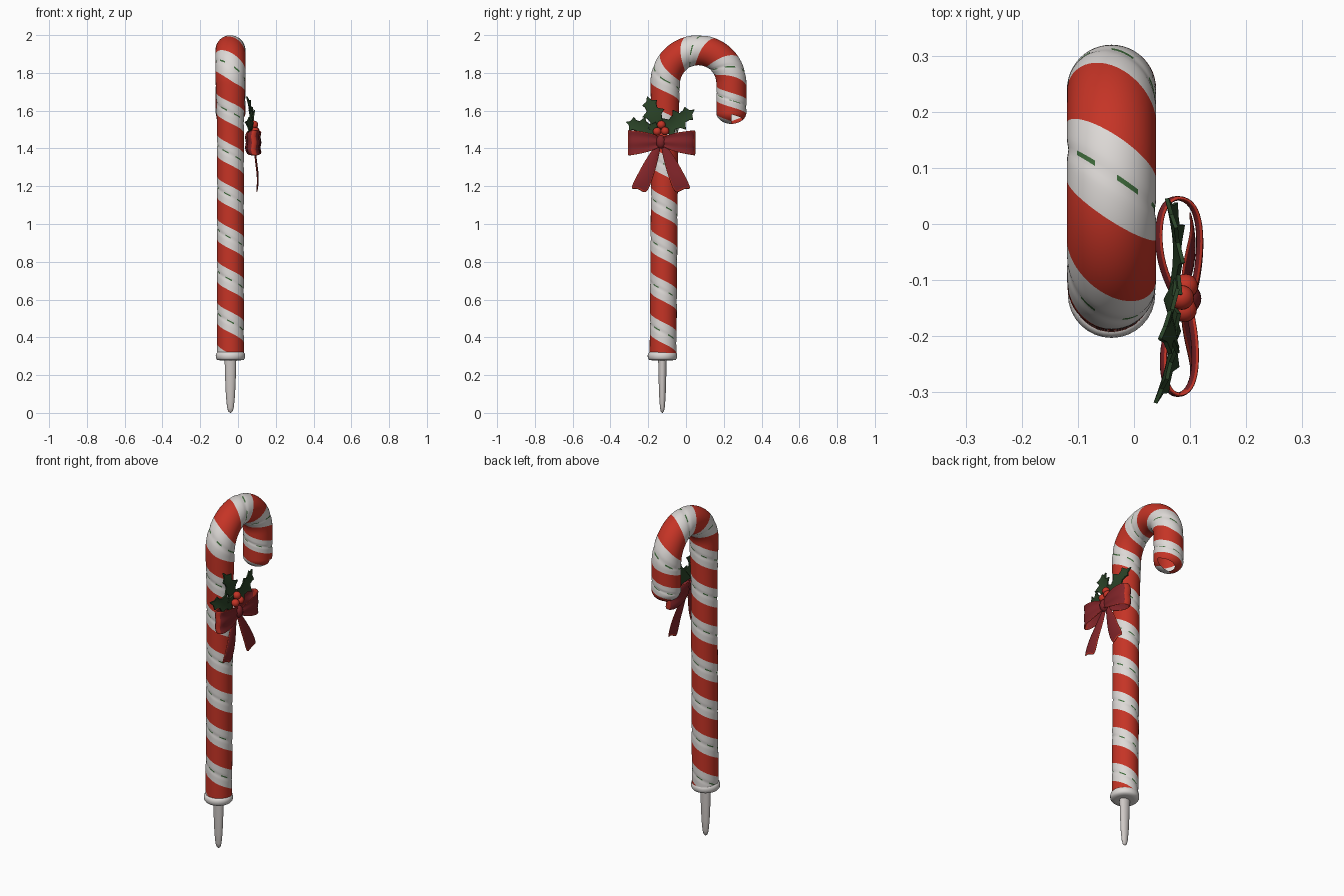
import bpy, bmesh, math
from mathutils import Vector

if "Cube" in bpy.data.objects:
    bpy.data.objects.remove(bpy.data.objects["Cube"])


def material(name, rgb):
    m = bpy.data.materials.new(name)
    m.use_nodes = True
    m.diffuse_color = (*rgb, 1)
    m.node_tree.nodes["Principled BSDF"].inputs["Base Color"].default_value = (*rgb, 1)
    return m


WHITE = material("cream white", (0.72, 0.69, 0.67))
RED = material("candy red", (0.56, 0.034, 0.019))
THREAD = material("thin line green", (0.05, 0.15, 0.045))
SPIKE = material("pale grey", (0.62, 0.58, 0.56))
MAROON = material("ribbon maroon", (0.22, 0.018, 0.022))
LEAF = material("holly green", (0.023, 0.055, 0.02))


def finish(name, bm, mats, angle=50, subsurf=0):
    bmesh.ops.recalc_face_normals(bm, faces=bm.faces[:])
    mesh = bpy.data.meshes.new(name)
    bm.to_mesh(mesh)
    bm.free()
    for m in mats:
        mesh.materials.append(m)
    ob = bpy.data.objects.new(name, mesh)
    bpy.context.collection.objects.link(ob)
    if subsurf:
        mod = ob.modifiers.new("smooth", "SUBSURF")
        mod.levels = mod.render_levels = subsurf
    bpy.ops.object.select_all(action="DESELECT")
    ob.select_set(True)
    bpy.context.view_layer.objects.active = ob
    bpy.ops.object.shade_smooth_by_angle(angle=math.radians(angle))
    return ob


# Cane: a tube swept up and round the hook, its grid sheared along the stripes
CX, CY, CZ, BEND = -0.04, 0.065, 1.745, 0.175
START, END, PITCH = 0.3, 2.51, 0.222
ARC = math.pi * BEND
ROWS, COLS = 32, 48


def smoothstep(a, b, v):
    t = min(max((v - a) / (b - a), 0), 1)
    return t * t * (3 - 2 * t)


def cane_point(s, theta, groove):
    r = 0.071 + 0.0085 * smoothstep(1.45, 1.85, s) - groove
    tip = max(0, (s - END + 0.06) / 0.06)
    r *= math.sqrt(max(0, 1 - tip * tip))
    a = min(max(s - CZ, 0), ARC) / BEND
    lean = -0.014 * max(0, CZ - s) / CZ
    centre = Vector((CX, CY - BEND * math.cos(a) + lean,
                     CZ + BEND * math.sin(a) + min(0, s - CZ) - max(0, s - CZ - ARC)))
    across = Vector((0, math.cos(a), -math.sin(a)))
    return centre + r * (math.cos(theta) * Vector((1, 0, 0)) + math.sin(theta) * across)


def warp(u):
    # stripes crowd together toward the tip
    s = u if u < 2.3 else 2.3 + (u - 2.3) * 0.68
    return min(max(s, START), END)


bm = bmesh.new()
first = 0.535 - 2 * PITCH
count = 12 * ROWS
grid = []
for j in range(count + 1):
    phase = (j % ROWS) / ROWS
    groove = 0.0025 * math.exp(-((phase - 0.5) / 0.05) ** 2)
    row = []
    for i in range(COLS + 1):
        u = first + PITCH * (j / ROWS - i / COLS)
        row.append(bm.verts.new(cane_point(warp(u), math.tau * i / COLS, groove)))
    grid.append(row)
for j in range(count):
    phase = (j % ROWS + 0.5) / ROWS
    for i in range(COLS):
        f = bm.faces.new((grid[j][i], grid[j][i + 1], grid[j + 1][i + 1], grid[j + 1][i]))
        if abs(phase - 0.5) > 0.26:
            f.material_index = 1
        elif j % ROWS == ROWS // 2 and math.sin(i * 0.8 + j) > 0.1:
            f.material_index = 2
bmesh.ops.remove_doubles(bm, verts=bm.verts[:], dist=0.0002)
bmesh.ops.dissolve_degenerate(bm, edges=bm.edges[:], dist=0.0001)
finish("striped_cane", bm, [WHITE, RED, THREAD])


def lathe(name, profile, mat, flat=1.0, sides=32):
    bm = bmesh.new()
    rings = [[bm.verts.new((CX + r * math.cos(math.tau * i / sides),
                            -0.125 + flat * r * math.sin(math.tau * i / sides), z))
              for i in range(sides)] for r, z in profile]
    for a, b in zip(rings, rings[1:]):
        for i in range(sides):
            k = (i + 1) % sides
            bm.faces.new((a[i], a[k], b[k], b[i]))
    bm.faces.new(rings[0])
    bm.faces.new(rings[-1])
    finish(name, bm, [mat])


# Foot rim and ground spike
lathe("foot_rim", [(0.05, 0.278), (0.07, 0.28), (0.077, 0.29), (0.078, 0.303),
                   (0.076, 0.314), (0.069, 0.322)], WHITE)
lathe("ground_spike", [(0.002, 0), (0.012, 0.008), (0.018, 0.03), (0.024, 0.09),
                       (0.028, 0.18), (0.031, 0.285)], SPIKE, 0.72, 20)

# Ribbon bow
BOW_Y, BOW_Z = -0.133, 1.435


def ribbon(name, rows, thick=0.008):
    bm = bmesh.new()
    vs = [[bm.verts.new(p) for p in row] for row in rows]
    for a, b in zip(vs, vs[1:]):
        for k in range(len(a) - 1):
            bm.faces.new((a[k], a[k + 1], b[k + 1], b[k]))
    bmesh.ops.recalc_face_normals(bm, faces=bm.faces[:])
    bmesh.ops.solidify(bm, geom=bm.faces[:], thickness=thick)
    bmesh.ops.recalc_face_normals(bm, faces=bm.faces[:])
    bm.normal_update()
    for f in bm.faces:
        f.material_index = int(abs(f.normal.x) < 0.6)
    finish(name, bm, [MAROON, RED], 60, 2)


# x, distance from the knot, half height
LOOP = [(0.098, 0.0, 0.022), (0.108, 0.04, 0.042), (0.114, 0.09, 0.056), (0.112, 0.14, 0.064),
        (0.098, 0.172, 0.068), (0.07, 0.179, 0.068), (0.05, 0.155, 0.064),
        (0.046, 0.1, 0.054), (0.056, 0.05, 0.04), (0.08, 0.0, 0.022)]
# x, outer edge, inner edge, outer z, middle z, inner z
TAIL = [(0.085, 0.022, -0.005, 1.43, 1.43, 1.43), (0.094, 0.085, 0.014, 1.34, 1.335, 1.33),
        (0.108, 0.13, 0.042, 1.255, 1.245, 1.235), (0.1, 0.172, 0.078, 1.17, 1.195, 1.14)]

for side, label in ((-1, "front"), (1, "back")):
    ribbon(label + "_bow_loop",
           [[(x + 0.006 * math.cos(k * math.pi), BOW_Y + side * d,
              BOW_Z - 0.03 * d + h * k / 2) for k in (-2, -1, 0, 1, 2)] for x, d, h in LOOP])
    ribbon(label + "_bow_tail",
           [[(x, BOW_Y + side * o, zo), (x + 0.008, BOW_Y + side * (o + n) / 2, zm),
             (x, BOW_Y + side * n, zn)] for x, o, n, zo, zm, zn in TAIL], 0.007)


def ball(name, centre, size, mat):
    bm = bmesh.new()
    bmesh.ops.create_uvsphere(bm, u_segments=20, v_segments=12, radius=1)
    for v in bm.verts:
        v.co = Vector(centre) + Vector([c * s for c, s in zip(v.co, size)])
    finish(name, bm, [mat], 60)


ball("bow_knot", (0.094, BOW_Y, BOW_Z), (0.026, 0.027, 0.036), MAROON)

# Holly berries
for n, (x, dy, z) in enumerate([(0.09, -0.02, 1.49), (0.092, 0.022, 1.492), (0.085, 0.002, 1.525)]):
    ball("holly_berry_%d" % (n + 1), (x, BOW_Y + dy, z), (0.022, 0.022, 0.022), RED)

# Holly leaves: spiny outline either side of a folded midrib (along, half width)
OUTLINE = [(0, 0.006), (0.12, 0.16), (0.2, 0.27), (0.32, 0.15), (0.45, 0.19), (0.54, 0.3),
           (0.64, 0.14), (0.75, 0.15), (0.83, 0.2), (0.88, 0.07), (1, 0.004)]


def holly_leaf(name, base, tip):
    base, tip = Vector(base), Vector(tip)
    along = tip - base
    wide = along.cross(Vector((1, 0, 0))).normalized() * along.length
    bm = bmesh.new()
    rows = []
    for t, w in OUTLINE:
        mid = base + along * t + Vector((0.012 * math.sin(math.pi * t), 0, 0))
        lift = Vector((0.05 * w, 0, 0))
        rows.append([bm.verts.new(p) for p in (mid - wide * w + lift, mid, mid + wide * w + lift)])
    for a, b in zip(rows, rows[1:]):
        for k in (0, 1):
            bm.faces.new((a[k], a[k + 1], b[k + 1], b[k]))
    bmesh.ops.recalc_face_normals(bm, faces=bm.faces[:])
    bmesh.ops.solidify(bm, geom=bm.faces[:], thickness=0.007)
    finish(name, bm, [LEAF], 30)


holly_leaf("upper_holly_leaf", (0.06, -0.135, 1.485), (0.05, -0.205, 1.675))
holly_leaf("back_holly_leaf", (0.06, -0.13, 1.49), (0.055, 0.045, 1.605))
holly_leaf("front_holly_leaf", (0.062, -0.14, 1.48), (0.035, -0.318, 1.54))
